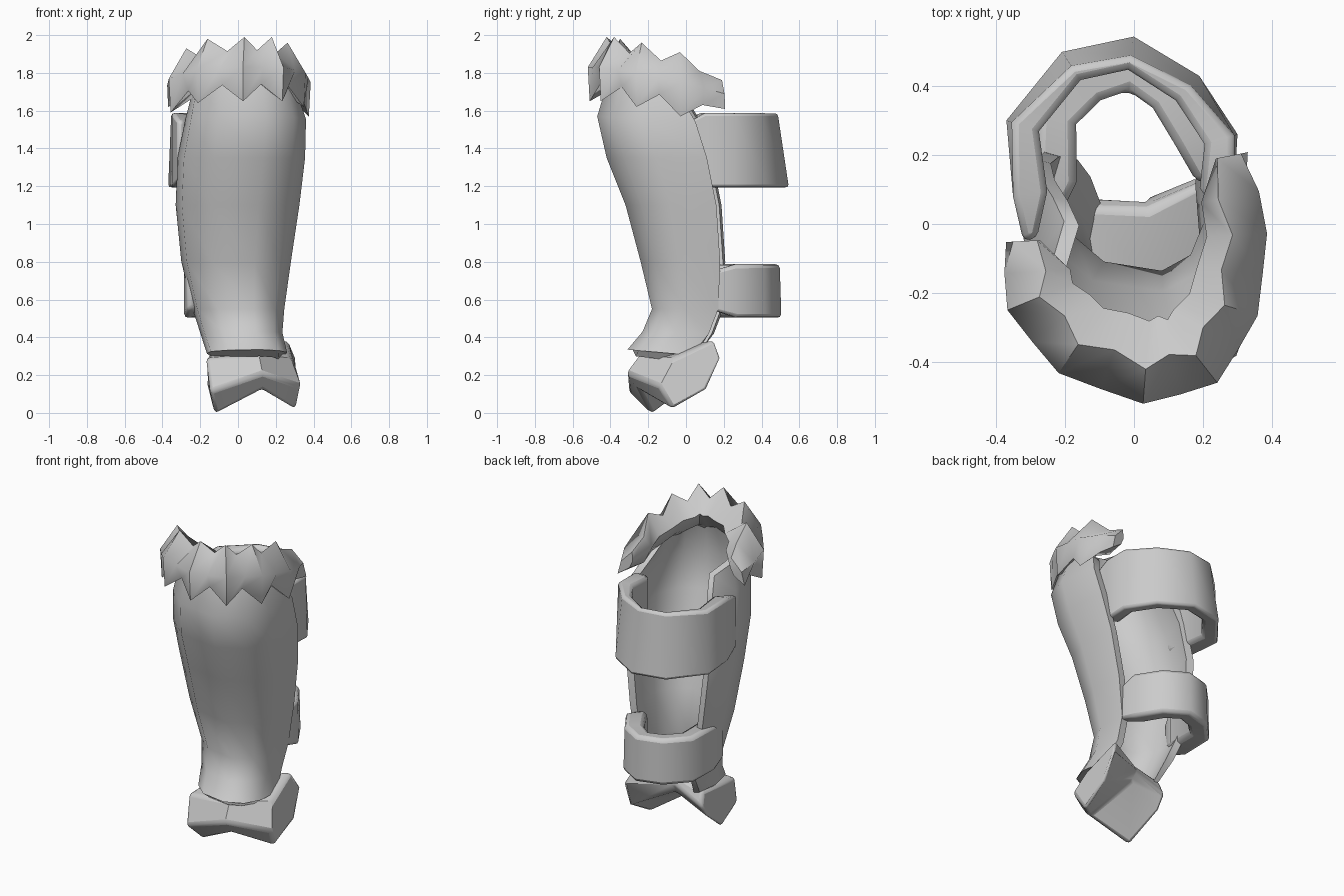
import bpy, bmesh
from mathutils import Vector

if "Cube" in bpy.data.objects:
    bpy.data.objects.remove(bpy.data.objects["Cube"])


def loft(name, sections, angle=0.6, bevel=0.0):
    """Skin closed cross-sections and cap both ends."""
    bm = bmesh.new()
    rows = [[bm.verts.new(p) for p in s] for s in sections]
    n = len(rows[0])
    for a, b in zip(rows, rows[1:]):
        for i in range(n):
            j = (i + 1) % n
            bm.faces.new((a[i], a[j], b[j], b[i]))
    bm.faces.new(rows[0])
    bm.faces.new(rows[-1])
    bmesh.ops.recalc_face_normals(bm, faces=bm.faces)
    me = bpy.data.meshes.new(name)
    bm.to_mesh(me)
    bm.free()
    ob = bpy.data.objects.new(name, me)
    bpy.context.collection.objects.link(ob)
    if bevel:
        m = ob.modifiers.new("soft_edges", 'BEVEL')
        m.width, m.segments, m.limit_method, m.angle_limit = bevel, 2, 'ANGLE', 0.9
    bpy.ops.object.select_all(action='DESELECT')
    ob.select_set(True)
    bpy.context.view_layer.objects.active = ob
    bpy.ops.object.shade_smooth_by_angle(angle=angle)
    return ob


def inward(path, side):
    """Horizontal normals of a path; side +1 is left of travel."""
    out = []
    for i in range(len(path)):
        a, b = path[max(i - 1, 0)], path[min(i + 1, len(path) - 1)]
        t = Vector((b[0] - a[0], b[1] - a[1], 0)).normalized()
        out.append(Vector((-t.y, t.x, 0)) * side)
    return out


# Shin shell: U section scaled to each height (z, left, right, front, back, tilt)
U = [(0.07, 1), (0, 0.68), (0.05, 0.33), (0.28, 0.08), (0.67, 0),
     (0.9, 0.17), (1, 0.5), (0.97, 1)]
levels = [(1.80, -0.24, 0.30, -0.40, -0.02, -0.14), (1.57, -0.28, 0.36, -0.47, 0.05, -0.03),
          (1.35, -0.32, 0.355, -0.42, 0.11, 0), (1.10, -0.33, 0.325, -0.32, 0.16, 0),
          (0.80, -0.30, 0.28, -0.24, 0.18, 0), (0.55, -0.24, 0.245, -0.18, 0.17, 0),
          (0.43, -0.20, 0.235, -0.23, 0.12, -0.01), (0.335, -0.165, 0.26, -0.31, 0.03, -0.03)]
secs = []
for z, xl, xr, yf, yb, tilt in levels:
    outer = [Vector((xl + u * (xr - xl), yf + v * (yb + 0.03 * (1 - u) - yf), z + tilt * v))
             for u, v in U]
    inner = [p + n * 0.045 for p, n in zip(outer, inward(outer, 1))]
    if z < 0.4:  # bottom rim rolls under
        inner = [p - Vector((0, 0, 0.035)) for p in inner]
    secs.append(outer + inner[::-1])
loft("shin_shell", secs, 0.9)


# Straps looping behind the calf
def strap(name, path, lo, hi, thick, lean):
    secs = []
    up = Vector((0, 0, 1))
    for i, (p, n) in enumerate(zip(path, inward(path, -1))):
        q = Vector((p[0], p[1], 0))
        end = 0.04 if i in (0, len(path) - 1) else 0
        w = thick * (0.4 if end else 1)
        k = lean * max(0, p[1] - 0.2) / 0.34
        secs.append([q + up * (lo + end), q + n * k + up * (hi - end),
                     q + n * w + up * (hi - end - 0.01),
                     q + n * w + up * (lo + end + 0.02)])
    loft(name, secs, 0.9, 0.03)


strap("upper_strap", [(-0.32, -0.05), (-0.35, 0.08), (-0.37, 0.3), (-0.21, 0.5),
                      (0, 0.545), (0.19, 0.43), (0.30, 0.26), (0.29, 0.1), (0.29, 0.02)],
      1.19, 1.59, 0.10, 0.06)
strap("lower_strap", [(-0.27, 0.0), (-0.285, 0.12), (-0.28, 0.33), (-0.16, 0.46),
                      (0, 0.505), (0.14, 0.42), (0.23, 0.27), (0.23, 0.12)],
      0.50, 0.79, 0.12, 0.01)

# Fur cuff: spikes at the control points, valleys halfway between
tips = [(-0.33, -0.05, 1.70), (-0.32, -0.23, 1.77), (-0.19, -0.39, 1.82),
        (0.03, -0.47, 1.83), (0.21, -0.42, 1.83), (0.31, -0.25, 1.80),
        (0.335, -0.03, 1.75), (0.29, 0.2, 1.69)]
tips = [Vector(t) for t in tips]
path = [tips[0]]
for a, b in zip(tips, tips[1:]):
    path += [(a + b) / 2, b]
secs = []
for i, (p, n) in enumerate(zip(path, inward(path, 1))):
    spike = i % 2 == 0
    last = i in (0, len(path) - 1)
    end = 0.45 if last else 1
    down, up, out = (0.18, 0.16, 0.04) if spike else (0.09, 0.09, 0.01)
    Z = Vector((0, 0, end))
    wide = 0.12 + 0.07 * max(0, -p.y) / 0.47
    secs.append([p - n * out - Z * down, p - n * (0.02 if last else 0.05),
                 p + n * (0.05 if spike else 0.07) + Z * up,
                 p + n * wide * end + Z * 0.03, p + n * wide * 0.6 * end - Z * 0.07])
loft("fur_cuff", secs, 0.9)

# Instep guard: roof-like plate with a ridge between two wings
guard = [
    [(-0.17, -0.25, 0.29), (-0.15, -0.305, 0.11), (-0.12, -0.18, -0.01),
     (-0.17, 0.02, 0.14), (-0.165, 0.08, 0.22), (-0.15, 0.05, 0.31)],
    [(0.11, -0.24, 0.31), (0.13, -0.315, 0.21), (0.13, -0.25, 0.12),
     (0.05, 0.03, 0.25), (0.03, 0.07, 0.31), (0.04, 0.04, 0.36)],
    [(0.28, -0.06, 0.29), (0.335, -0.14, 0.14), (0.30, -0.07, 0.015),
     (0.32, 0.11, 0.12), (0.31, 0.185, 0.29), (0.26, 0.15, 0.39)]]
loft("instep_guard", guard, 0.7, 0.02)
